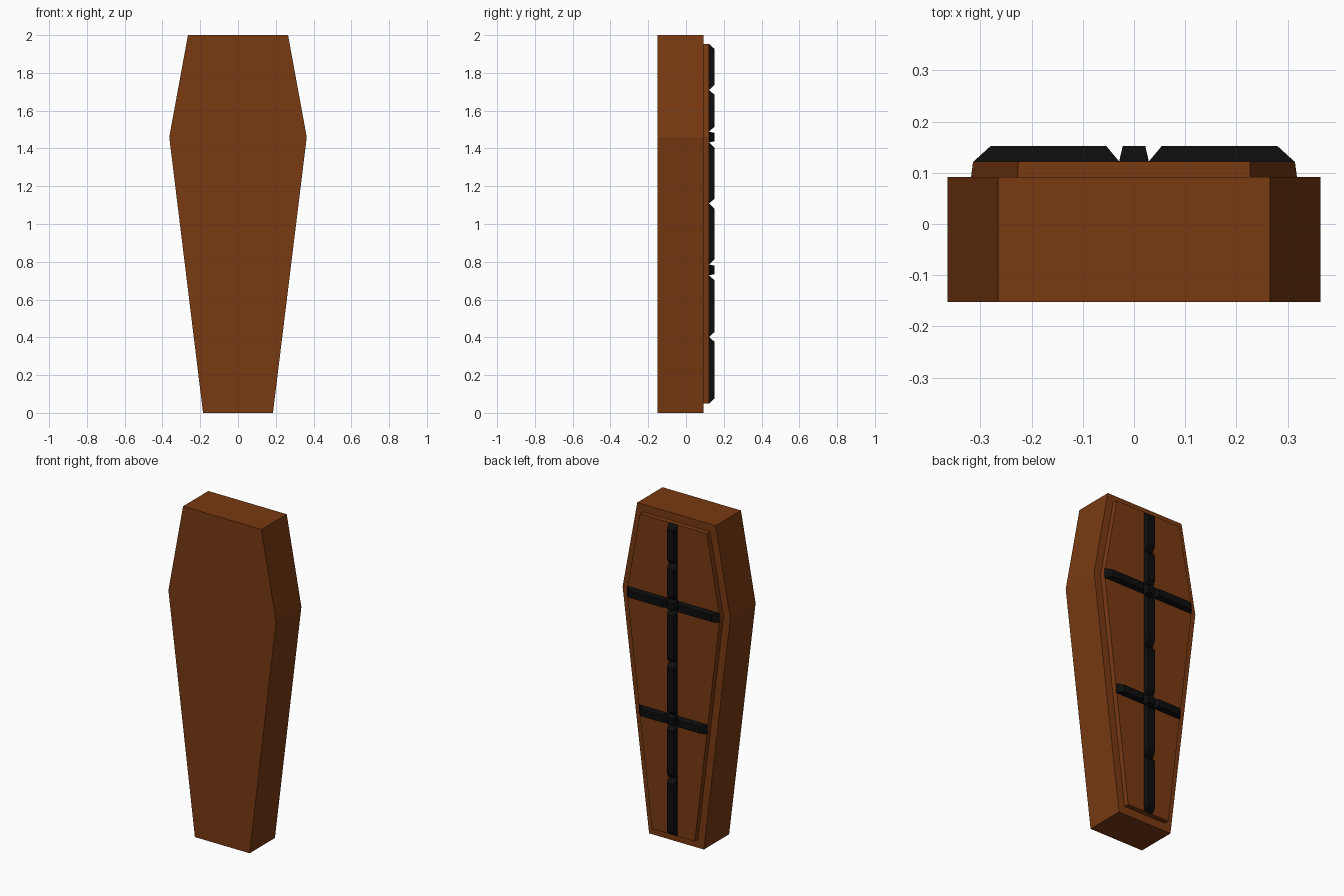
import bpy, bmesh

if "Cube" in bpy.data.objects:
    bpy.data.objects.remove(bpy.data.objects["Cube"])


def material(name, color):
    m = bpy.data.materials.new(name)
    m.diffuse_color = (*color, 1)
    m.use_nodes = True
    m.node_tree.nodes["Principled BSDF"].inputs["Base Color"].default_value = m.diffuse_color
    return m


WOOD = material("brown_wood", (0.19, 0.042, 0.006))
IRON = material("black_trim", (0.004, 0.004, 0.004))


def loft(name, base, top, y0, y1, mat):
    """Solid between two matching (x, z) outlines at depths y0 and y1."""
    bm = bmesh.new()
    a = [bm.verts.new((x, y0, z)) for x, z in base]
    b = [bm.verts.new((x, y1, z)) for x, z in top]
    bm.faces.new(a)
    bm.faces.new(b[::-1])
    n = len(a)
    for i in range(n):
        j = (i + 1) % n
        bm.faces.new((a[i], b[i], b[j], a[j]))
    bmesh.ops.recalc_face_normals(bm, faces=bm.faces)
    mesh = bpy.data.meshes.new(name)
    bm.to_mesh(mesh)
    bm.free()
    mesh.materials.append(mat)
    ob = bpy.data.objects.new(name, mesh)
    bpy.context.collection.objects.link(ob)
    return ob


def hexagon(half):
    """Symmetric outline from (half width, z) pairs, bottom to top."""
    return half + [(-x, z) for x, z in reversed(half)]


def rect(x0, x1, z0, z1):
    return [(x0, z0), (x1, z0), (x1, z1), (x0, z1)]


def bar(name, x0, x1, z0, z1, ins):
    """Bevelled trim block; ins = top insets at x0, x1, z0, z1."""
    loft(name, rect(x0, x1, z0, z1),
         rect(x0 + ins[0], x1 - ins[1], z0 + ins[2], z1 - ins[3]),
         0.122, 0.152, IRON)


# Box and raised lid panel
box = hexagon([(0.185, 0), (0.364, 1.46), (0.265, 2)])
loft("box", box, box, -0.152, 0.092, WOOD)
loft("lid", hexagon([(0.145, 0.05), (0.318, 1.46), (0.227, 1.953)]),
     hexagon([(0.145, 0.05), (0.314, 1.46), (0.226, 1.953)]), 0.092, 0.122, WOOD)

# Upright trim, split by V notches and the two crossings
W, S, E = 0.029, 0.007, 0.027
cuts = [0.05, 0.402, 0.728, 0.786, 1.108, 1.431, 1.489, 1.71, 1.953]
for i, (lo, hi) in enumerate(zip(cuts, cuts[1:])):
    if i in (2, 5):
        bar("crossing_block", -W, W, lo, hi, (S, S, S, S))
    else:
        bar("upright_trim", -W, W, lo, hi, (S, S, E, E))

# Cross trim on both sides of each crossing
for z, reach in ((1.46, 0.313), (0.757, 0.231)):
    bar("cross_trim_right", W, reach, z - W, z + W, (0.025, 0.033, S, S))
    bar("cross_trim_left", -reach, -W, z - W, z + W, (0.033, 0.025, S, S))
